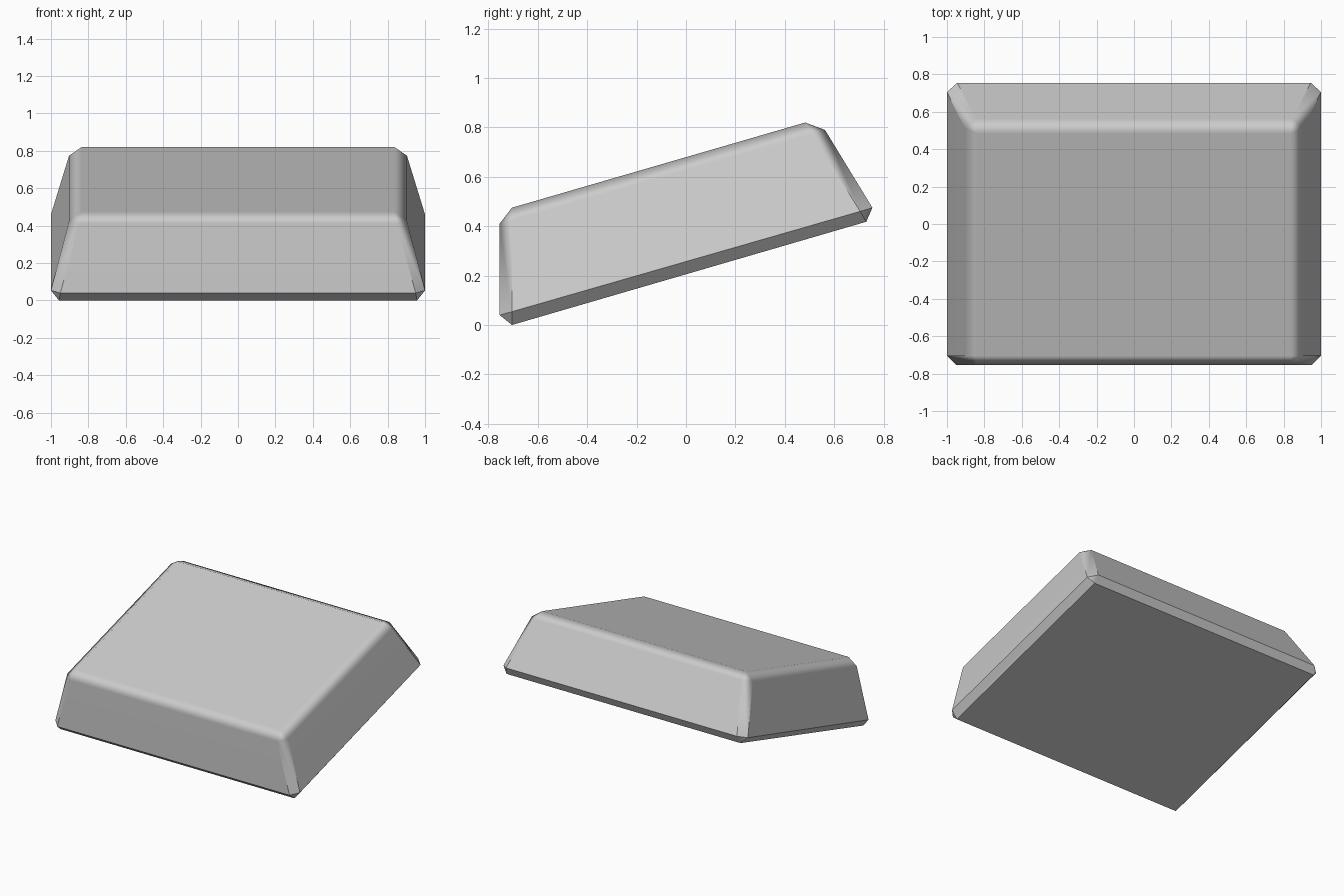
import bpy, bmesh, math
from itertools import product

if "Cube" in bpy.data.objects:
    bpy.data.objects.remove(bpy.data.objects["Cube"], do_unlink=True)

# Chamfered corners: for each (back, top), the corner of the side, end and flat face
CORNERS = {
    (0, 0): ((1.0, -0.705, 0.054), (0.95, -0.755, 0.04), (0.957, -0.705, 0.0)),
    (0, 1): ((0.903, -0.705, 0.425), (0.848, -0.755, 0.41), (0.836, -0.705, 0.475)),
    (1, 0): ((1.0, 0.705, 0.46), (0.945, 0.755, 0.475), (0.957, 0.73, 0.418)),
    (1, 1): ((0.903, 0.51, 0.775), (0.845, 0.563, 0.79), (0.836, 0.483, 0.82)),
}

bm = bmesh.new()
verts = {}
for left, back, top in product((0, 1), repeat=3):
    for axis, (x, y, z) in enumerate(CORNERS[back, top]):
        verts[(left, back, top), axis] = bm.verts.new((x if left else -x, y, z))


def corner(axis_values):
    return tuple(axis_values[i] for i in range(3))


for a in range(3):
    b, c = (a + 1) % 3, (a + 2) % 3
    # Main face on each end of this axis
    for s in (0, 1):
        ring = ((0, 0), (1, 0), (1, 1), (0, 1))
        bm.faces.new([verts[corner({a: s, b: p, c: q}), a] for p, q in ring])
    # Chamfer strips running along axis c
    for s, t in product((0, 1), repeat=2):
        near, far = (corner({a: s, b: t, c: e}) for e in (0, 1))
        bm.faces.new([verts[near, a], verts[far, a], verts[far, b], verts[near, b]])

# Corner triangles
for key in product((0, 1), repeat=3):
    bm.faces.new([verts[key, axis] for axis in range(3)])
bmesh.ops.recalc_face_normals(bm, faces=bm.faces[:])

mesh = bpy.data.meshes.new("keycap_body")
bm.to_mesh(mesh)
bm.free()
body = bpy.data.objects.new("keycap_body", mesh)
bpy.context.collection.objects.link(body)

# Light grey plastic
grey = bpy.data.materials.new("light_grey")
grey.use_nodes = True
color = (0.6, 0.6, 0.6, 1.0)
grey.diffuse_color = color
grey.node_tree.nodes["Principled BSDF"].inputs["Base Color"].default_value = color
mesh.materials.append(grey)

# Soft top chamfers, crisp elsewhere, flat main faces
bpy.context.view_layer.objects.active = body
body.select_set(True)
bpy.ops.object.shade_smooth_by_angle(angle=math.radians(41))
weighted = body.modifiers.new("weighted_normals", 'WEIGHTED_NORMAL')
weighted.keep_sharp = True
weighted.weight = 90
